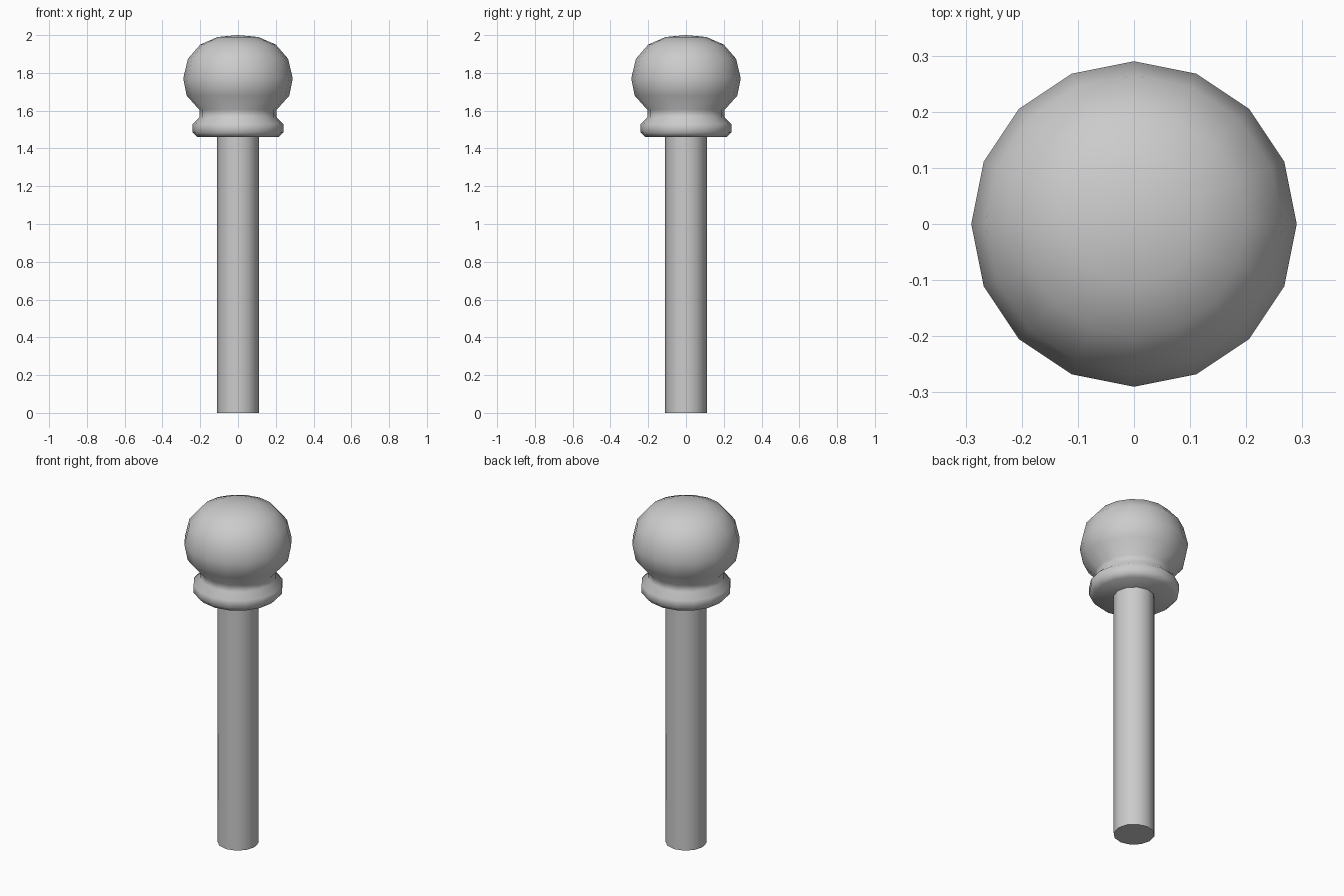
import bpy, math

cube = bpy.data.objects.get("Cube")
if cube:
    bpy.data.objects.remove(cube, do_unlink=True)

# Single plain grey material
grey = bpy.data.materials.new("plain grey")
grey.use_nodes = True
colour = (0.6, 0.6, 0.6, 1)
grey.diffuse_color = colour
grey.node_tree.nodes["Principled BSDF"].inputs["Base Color"].default_value = colour


def lathe(name, profile, sides):
    """Turn a bottom-to-top (radius, height) profile; zero radius is a pole."""
    verts, rings, faces = [], [], []
    for r, z in profile:
        n = sides if r > 0 else 1
        rings.append([len(verts) + i for i in range(n)])
        for i in range(n):
            a = math.tau * i / sides
            verts.append((r * math.cos(a), r * math.sin(a), z))
    for low, high in zip(rings, rings[1:]):
        for i in range(sides):
            j = (i + 1) % sides
            if len(high) == 1:
                faces.append((low[i], low[j], high[0]))
            else:
                faces.append((low[i], low[j], high[j], high[i]))
    # End caps where the profile does not close at a pole
    if len(rings[0]) > 1:
        faces.append(rings[0][::-1])
    if len(rings[-1]) > 1:
        faces.append(rings[-1])
    mesh = bpy.data.meshes.new(name)
    mesh.from_pydata(verts, [], faces)
    mesh.materials.append(grey)
    obj = bpy.data.objects.new(name, mesh)
    bpy.context.collection.objects.link(obj)
    bpy.ops.object.select_all(action='DESELECT')
    obj.select_set(True)
    bpy.context.view_layer.objects.active = obj
    bpy.ops.object.shade_smooth_by_angle(angle=math.radians(70))
    return obj


# Straight round shaft, running up into the collar
lathe("shaft", [(0.11, 0), (0.11, 1.48)], 12)

# Ball knob with a narrow neck and a rounded collar beneath
lathe("knob_and_collar", [
    (0.215, 1.46), (0.24, 1.485), (0.24, 1.53), (0.205, 1.565),
    (0.205, 1.605), (0.272, 1.68), (0.29, 1.77), (0.265, 1.875),
    (0.20, 1.95), (0.108, 1.99), (0, 2.0)], 16)
